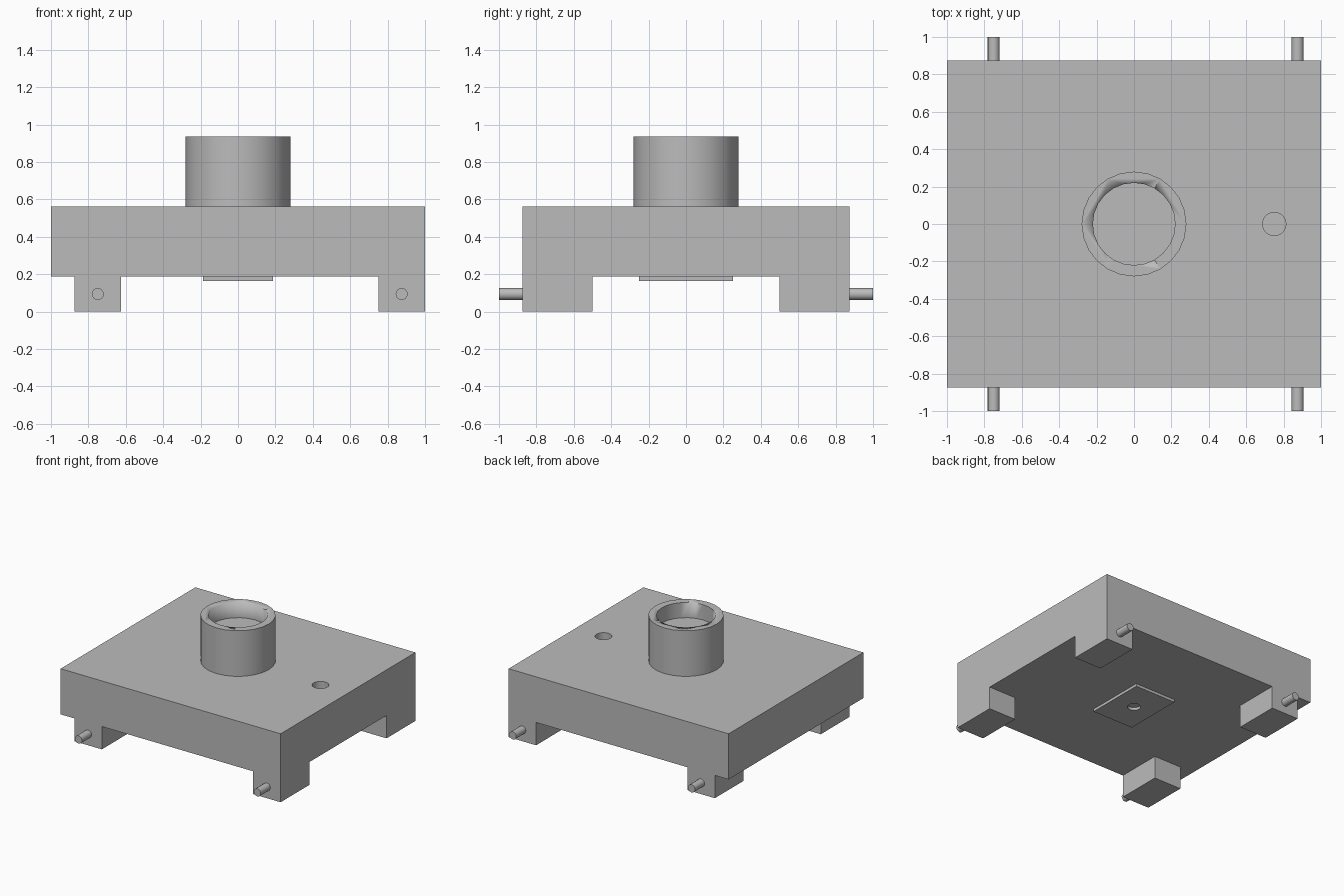
import bpy, math

if "Cube" in bpy.data.objects:
    bpy.data.objects.remove(bpy.data.objects["Cube"])

grey = bpy.data.materials.new("plain grey")
grey.use_nodes = True
COLOUR = (0.5, 0.5, 0.5, 1)
grey.diffuse_color = COLOUR
grey.node_tree.nodes["Principled BSDF"].inputs["Base Color"].default_value = COLOUR


def box(name, low, high):
    mid = [(a + b) / 2 for a, b in zip(low, high)]
    bpy.ops.mesh.primitive_cube_add(size=1, location=mid)
    ob = bpy.context.object
    ob.name = name
    ob.scale = [b - a for a, b in zip(low, high)]
    bpy.ops.object.transform_apply(location=False, rotation=False, scale=True)
    ob.data.materials.append(grey)
    return ob


def cylinder(name, radius, depth, centre, sides=24, tilt=0):
    bpy.ops.mesh.primitive_cylinder_add(vertices=sides, radius=radius, depth=depth,
                                        location=centre, rotation=(tilt, 0, 0))
    ob = bpy.context.object
    ob.name = name
    ob.data.materials.append(grey)
    bpy.ops.object.shade_smooth_by_angle(angle=math.radians(35))
    return ob


def bore(target, radius, bottom, top, x=0):
    """Cut a round vertical hole into the target."""
    cutter = cylinder(target.name + "_cutter", radius, top - bottom, (x, 0, (top + bottom) / 2))
    cutter.hide_render = True
    cutter.hide_viewport = True
    mod = target.modifiers.new("bore", "BOOLEAN")
    mod.operation = "DIFFERENCE"
    mod.solver = "EXACT"
    mod.object = cutter


BASE, DECK, RIM = 0.1875, 0.5625, 0.9375
HALF_Y = 0.875

# Main slab with a round hole near its left side
body = box("body", (-1, -HALF_Y, BASE), (1, HALF_Y, DECK))
bore(body, 0.0625, DECK - 0.125, DECK + 0.1, x=0.75)

# Raised collar with a shallow recess
collar = cylinder("collar", 0.28, RIM - DECK, (0, 0, (RIM + DECK) / 2))
bore(collar, 0.22, RIM - 0.125, RIM + 0.1)

# Thin plate underneath with a small hole
plate = box("bottom_plate", (-0.1875, -0.25, 0.165), (0.1875, 0.25, BASE))
bore(plate, 0.05, 0.1, BASE + 0.01)

# Four feet, each with an outward pin
for side, x in (("right", -0.75), ("left", 0.875)):
    for end, s in (("front", -1), ("back", 1)):
        ys = sorted((s * 0.5, s * HALF_Y))
        box(f"{end}_{side}_foot", (x - 0.125, ys[0], 0), (x + 0.125, ys[1], BASE))
        cylinder(f"{end}_{side}_pin", 0.032, 0.125, (x, s * 0.9375, 0.094),
                 sides=16, tilt=math.pi / 2)
